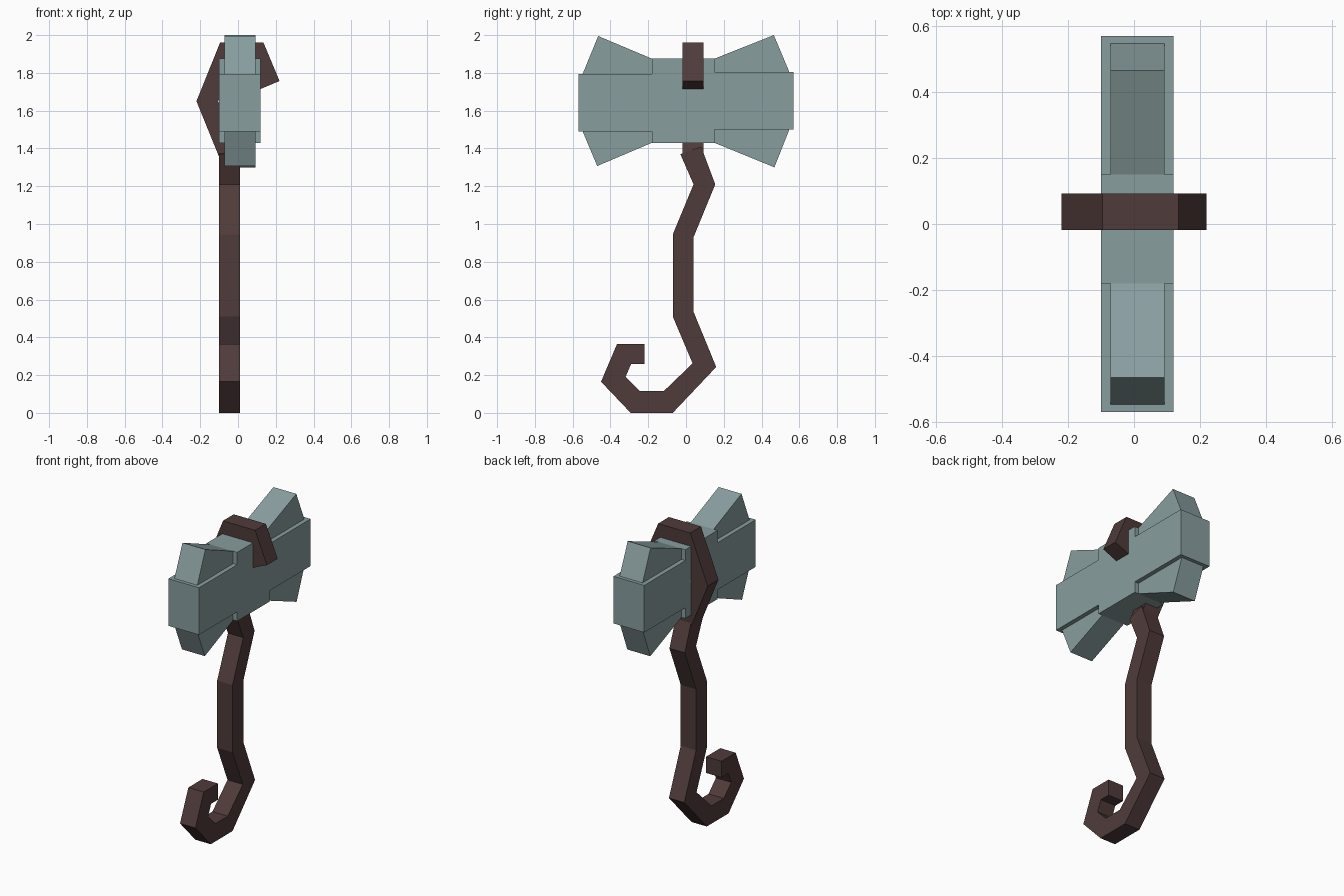
import bpy
import bmesh


def material(name, rgb):
    m = bpy.data.materials.new(name)
    m.diffuse_color = (*rgb, 1)
    return m


METAL = material("grey teal metal", (0.25, 0.34, 0.345))
WOOD = material("dark brown wood", (0.078, 0.044, 0.042))


def prism(name, outline, lo, hi, axis, mat):
    """Extrude a flat outline (horizontal, z) from lo to hi along x or y."""
    bm = bmesh.new()

    def place(p, d):
        return (d, p[0], p[1]) if axis == "x" else (p[0], d, p[1])

    a = [bm.verts.new(place(p, lo)) for p in outline]
    b = [bm.verts.new(place(p, hi)) for p in outline]
    bm.faces.new(a)
    bm.faces.new(b[::-1])
    for i in range(len(a)):
        j = (i + 1) % len(a)
        bm.faces.new((a[i], b[i], b[j], a[j]))
    bmesh.ops.recalc_face_normals(bm, faces=bm.faces)
    me = bpy.data.meshes.new(name)
    bm.to_mesh(me)
    bm.free()
    me.materials.append(mat)
    ob = bpy.data.objects.new(name, me)
    bpy.context.collection.objects.link(ob)
    return ob


# Hammer head: two blocks joined by a taller middle
prism("head_block", [
    (-0.57, 1.49), (-0.18, 1.49), (-0.18, 1.43), (0.15, 1.43), (0.15, 1.50), (0.57, 1.50),
    (0.57, 1.805), (0.15, 1.805), (0.15, 1.875), (-0.18, 1.875), (-0.18, 1.795), (-0.57, 1.795),
], -0.10, 0.12, "x", METAL)

# Four narrower flared wedges: root, tip, outer foot, then back inside the block
flares = {
    "front_top_flare": [(-0.18, 1.875), (-0.465, 1.995), (-0.547, 1.795), (-0.18, 1.795)],
    "front_bottom_flare": [(-0.18, 1.43), (-0.47, 1.307), (-0.547, 1.49), (-0.18, 1.49)],
    "back_top_flare": [(0.15, 1.875), (0.465, 2.0), (0.547, 1.805), (0.15, 1.805)],
    "back_bottom_flare": [(0.15, 1.43), (0.468, 1.30), (0.547, 1.50), (0.15, 1.50)],
}
for name, outline in flares.items():
    prism(name, outline, -0.072, 0.092, "x", METAL)

# Crooked handle with a hooked end
prism("handle", [
    (-0.03, 1.37), (0.04, 1.21), (-0.07, 0.945), (-0.07, 0.51), (0.035, 0.262),
    (-0.118, 0.115), (-0.245, 0.115), (-0.32, 0.19), (-0.29, 0.26), (-0.22, 0.26),
    (-0.22, 0.365), (-0.365, 0.365), (-0.45, 0.165), (-0.293, 0.0), (-0.07, 0.0),
    (0.16, 0.243), (0.04, 0.535), (0.04, 0.93), (0.155, 1.21), (0.08, 1.41),
], -0.10, 0.01, "x", WOOD)

# Branch that wraps around one side and over the top of the head
prism("wrapping_branch", [
    (-0.10, 1.355), (-0.22, 1.65), (-0.095, 1.96), (0.135, 1.96), (0.22, 1.757),
    (0.12, 1.715), (0.062, 1.852), (-0.022, 1.852), (-0.105, 1.65), (0.01, 1.375),
], -0.018, 0.092, "y", WOOD)
